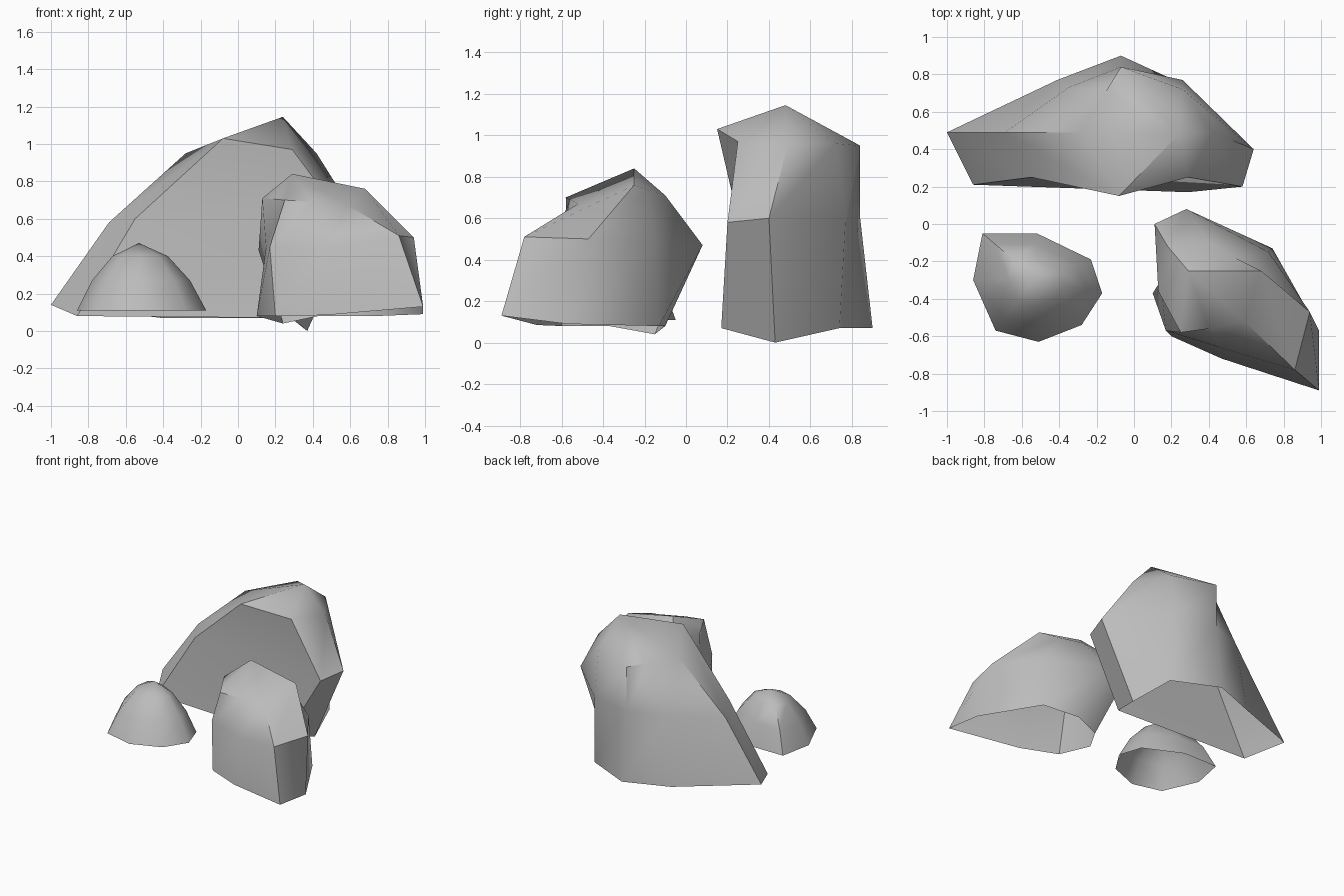
import bpy
import bmesh
import math
from mathutils import Vector

cube = bpy.data.objects.get("Cube")
if cube:
    bpy.data.objects.remove(cube)

# Single stone colour
stone = bpy.data.materials.new("grey stone")
stone.use_nodes = True
STONE = (0.5, 0.5, 0.5, 1)
stone.diffuse_color = STONE
stone.node_tree.nodes["Principled BSDF"].inputs["Base Color"].default_value = STONE


def loft_rock(name, rings, peak, angle):
    """Join equal rings from the ground up to a peak, leaving the underside open."""
    bm = bmesh.new()
    loops = [[bm.verts.new(p) for p in ring] for ring in rings]
    n = len(loops[0])
    for low, high in zip(loops, loops[1:]):
        for i in range(n):
            j = (i + 1) % n
            bm.faces.new((low[i], low[j], high[j], high[i]))
    top = bm.verts.new(peak)
    for i in range(n):
        bm.faces.new((loops[-1][i], loops[-1][(i + 1) % n], top))
    mesh = bpy.data.meshes.new(name)
    bm.to_mesh(mesh)
    bm.free()
    mesh.materials.append(stone)
    rock = bpy.data.objects.new(name, mesh)
    bpy.context.collection.objects.link(rock)
    bpy.ops.object.select_all(action="DESELECT")
    rock.select_set(True)
    bpy.context.view_layer.objects.active = rock
    bpy.ops.object.shade_smooth_by_angle(angle=math.radians(angle))


# Large leaning boulder: base, shoulder and cap rings
loft_rock("large_rock", [
    [(-.86, .21, .08), (.29, .17, .07), (.37, .43, 0), (.28, .74, .07),
     (-.07, .9, .07), (-.41, .77, .07), (-1, .49, .14)],
    [(-.55, .25, .6), (.58, .2, .58), (.64, .4, .6), (.26, .77, .6),
     (-.07, .84, .6), (-.35, .73, .6), (-.69, .49, .58)],
    [(-.08, .15, 1.03), (.29, .25, .97), (.42, .49, .95), (.26, .72, .96),
     (-.07, .84, .95), (-.15, .71, .95), (-.28, .49, .95)],
], (.24, .48, 1.145), 48)

# Medium boulder, undercut at the back
loft_rock("medium_rock", [
    [(.1, -.37, .08), (.2, -.6, .08), (.47, -.72, .085), (.99, -.89, .13),
     (.99, -.57, .09), (.74, -.13, .08), (.43, -.1, .08), (.24, -.15, .04)],
    [(.15, -.38, .45), (.17, -.57, .45), (.46, -.66, .44), (.86, -.78, .51),
     (.94, -.47, .5), (.72, -.15, .48), (.28, .08, .47), (.11, 0, .43)],
    [(.13, -.36, .71), (.25, -.58, .7), (.4, -.56, .69), (.59, -.52, .67),
     (.68, -.25, .76), (.54, -.18, .735), (.4, -.1, .71), (.18, -.12, .71)],
], (.29, -.25, .84), 45)

# Small domed stone
outline = [(-.86, -.3), (-.74, -.57), (-.51, -.63), (-.28, -.54),
           (-.17, -.37), (-.23, -.19), (-.52, -.05), (-.81, -.05)]
centre = Vector((-.53, -.29))
dome = []
for scale, z in ((1, .11), (.76, .27), (.43, .4)):
    dome.append([(*centre.lerp(Vector(p), scale), z) for p in outline])
loft_rock("small_rock", dome, (*centre, .47), 60)
